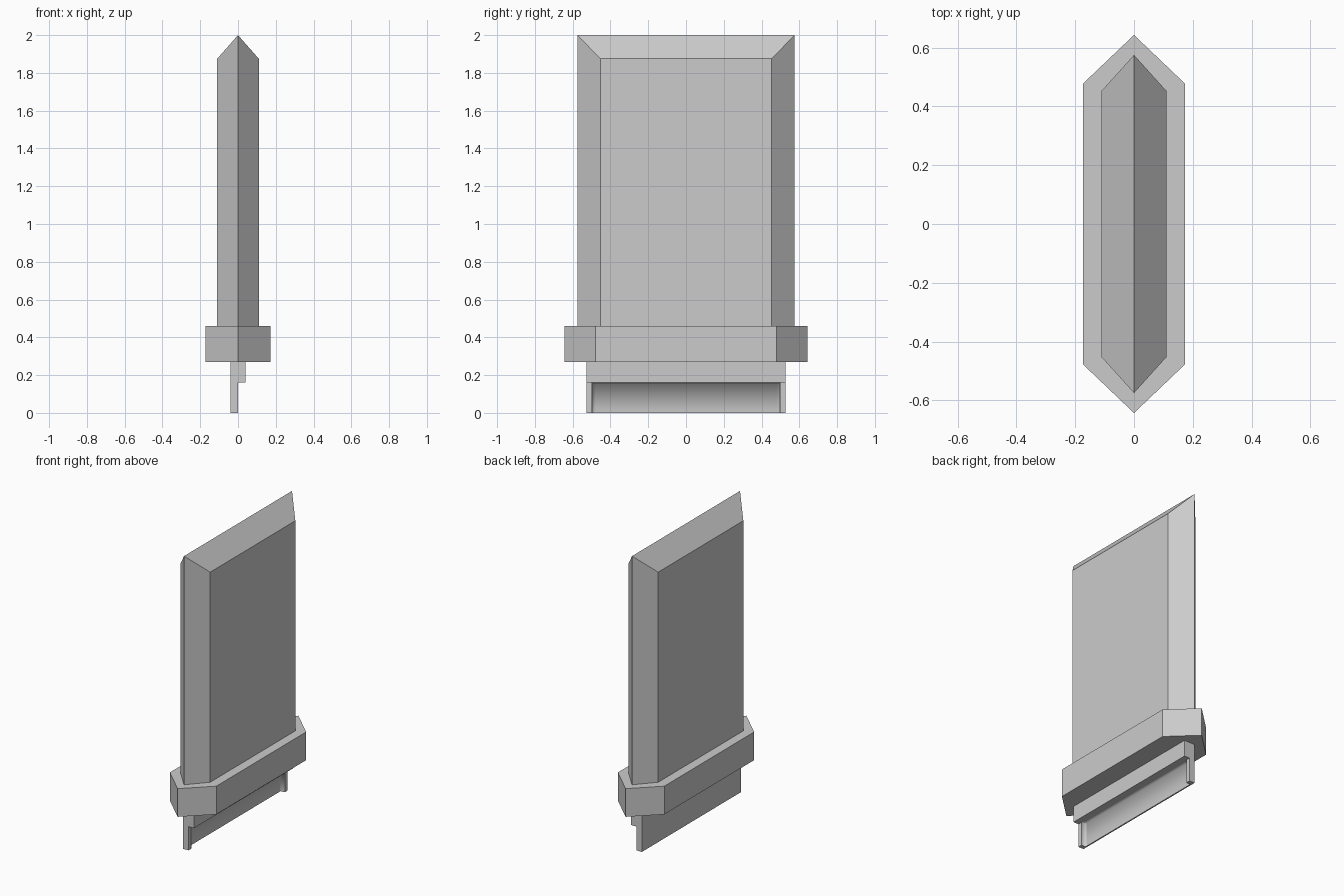
import bpy, bmesh

cube = bpy.data.objects.get("Cube")
if cube:
    bpy.data.objects.remove(cube, do_unlink=True)

grey = bpy.data.materials.new("plain grey")
grey.use_nodes = True
grey.diffuse_color = (0.6, 0.6, 0.6, 1)
grey.node_tree.nodes["Principled BSDF"].inputs["Base Color"].default_value = (0.6, 0.6, 0.6, 1)


def finish(name, bm):
    mesh = bpy.data.meshes.new(name)
    bm.to_mesh(mesh)
    bm.free()
    mesh.materials.append(grey)
    obj = bpy.data.objects.new(name, mesh)
    bpy.context.collection.objects.link(obj)
    return obj


def hex_prism(name, half_x, shoulder_y, tip_y, z0, z1, ridge_z):
    """Long hexagon with pointed ends; the tips may rise above the shoulders."""
    outline = [(0, -tip_y), (half_x, -shoulder_y), (half_x, shoulder_y),
               (0, tip_y), (-half_x, shoulder_y), (-half_x, -shoulder_y)]
    bm = bmesh.new()
    low = [bm.verts.new((x, y, z0)) for x, y in outline]
    top = [bm.verts.new((x, y, z1 if x else ridge_z)) for x, y in outline]
    bm.faces.new(low[::-1])
    for i in range(6):
        j = (i + 1) % 6
        bm.faces.new((low[i], low[j], top[j], top[i]))
    # two roof slopes meeting on the ridge
    bm.faces.new(top[:4])
    bm.faces.new(top[3:] + top[:1])
    return finish(name, bm)


def box_mesh(lo, hi):
    bm = bmesh.new()
    bmesh.ops.create_cube(bm, size=1)
    for v in bm.verts:
        v.co = [a if c < 0 else b for c, a, b in zip(v.co, lo, hi)]
    return bm


# Blade and guard
hex_prism("blade", 0.11, 0.453, 0.575, 0.46, 1.875, 2.0)
hex_prism("guard", 0.173, 0.478, 0.643, 0.27, 0.46, 0.46)

# Stepped tang under the guard
finish("tang_block", box_mesh((-0.04, -0.527, 0.16), (0.04, 0.527, 0.27)))
finish("tang_plate", box_mesh((-0.04, -0.527, 0), (-0.031, 0.527, 0.16)))
for name, y0, y1 in (("front_tang_cap", -0.527, -0.498), ("back_tang_cap", 0.498, 0.527)):
    finish(name, box_mesh((-0.031, y0, 0), (0, y1, 0.16)))

# Softly shaded recess, open at the bottom and on the left side
bm = box_mesh((-0.03, -0.497, 0), (0, 0.497, 0.159))
bm.normal_update()
bmesh.ops.delete(bm, geom=[f for f in bm.faces if f.normal.x > 0.5 or f.normal.z < -0.5],
                 context="FACES")
for y in (-0.48, 0.48):
    bmesh.ops.bisect_plane(bm, geom=bm.verts[:] + bm.edges[:] + bm.faces[:],
                           plane_co=(0, y, 0), plane_no=(0, 1, 0))
bmesh.ops.reverse_faces(bm, faces=bm.faces[:])
for f in bm.faces:
    f.smooth = True
finish("tang_recess", bm)
